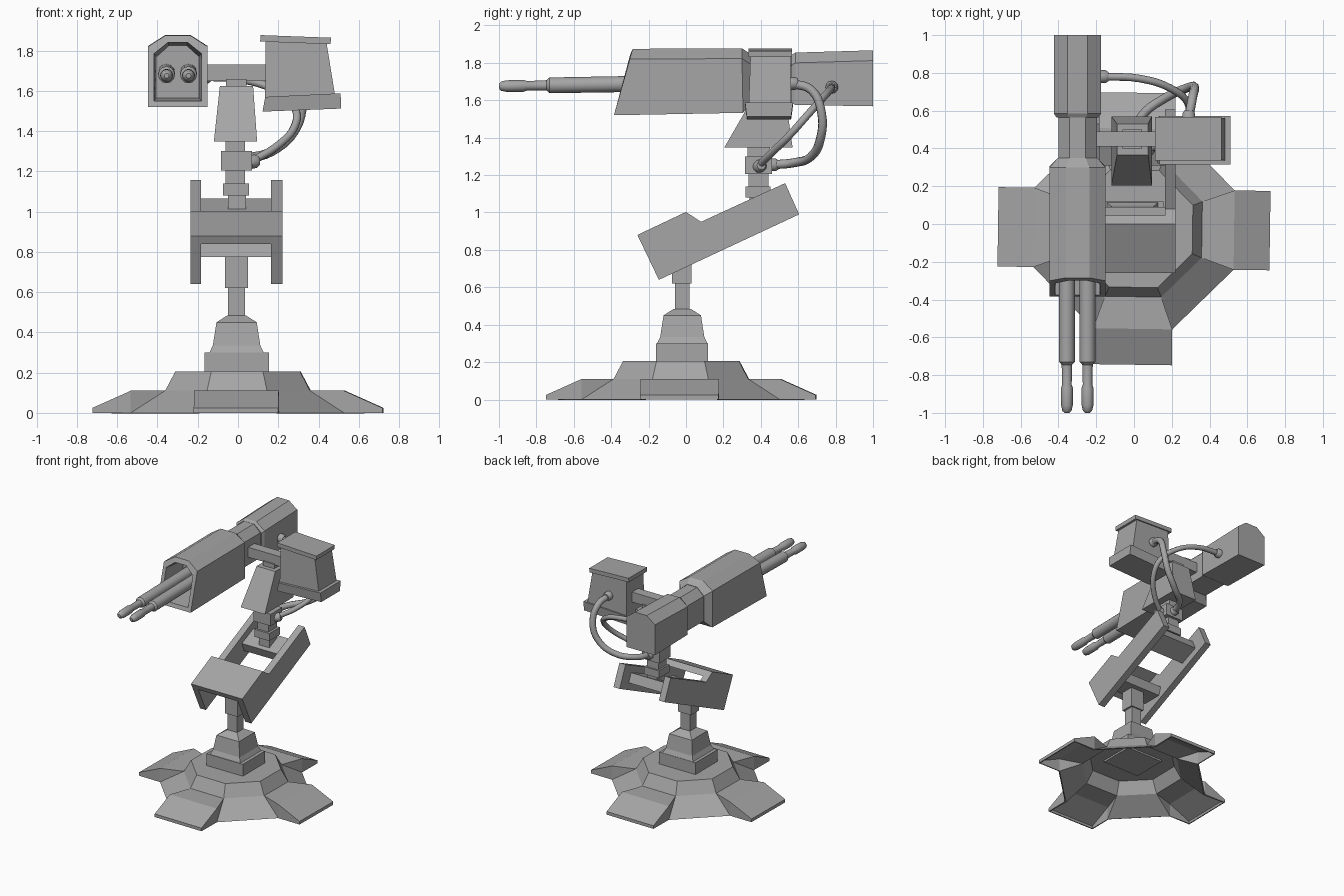
import bpy, bmesh, math
from mathutils import Matrix, Vector

cube = bpy.data.objects.get("Cube")
if cube:
    bpy.data.objects.remove(cube, do_unlink=True)

grey = bpy.data.materials.new("plain_grey")
grey.use_nodes = True
COLOUR = (0.38, 0.38, 0.38, 1)
grey.diffuse_color = COLOUR
for node in grey.node_tree.nodes:
    if node.type == "BSDF_PRINCIPLED":
        node.inputs["Base Color"].default_value = COLOUR


def finish(name, bm, smooth=False):
    bmesh.ops.remove_doubles(bm, verts=bm.verts, dist=0.0005)
    bmesh.ops.recalc_face_normals(bm, faces=bm.faces)
    mesh = bpy.data.meshes.new(name)
    bm.to_mesh(mesh)
    bm.free()
    mesh.materials.append(grey)
    ob = bpy.data.objects.new(name, mesh)
    bpy.context.collection.objects.link(ob)
    if smooth:
        bpy.ops.object.select_all(action="DESELECT")
        bpy.context.view_layer.objects.active = ob
        ob.select_set(True)
        bpy.ops.object.shade_smooth_by_angle(angle=math.radians(40))
    return ob


def loft(name, rings, smooth=False):
    """Skin a list of equal-length rings and cap both ends."""
    bm = bmesh.new()
    rows = [[bm.verts.new(p) for p in ring] for ring in rings]
    n = len(rows[0])
    for a, b in zip(rows, rows[1:]):
        for i in range(n):
            j = (i + 1) % n
            bm.faces.new((a[i], a[j], b[j], b[i]))
    bm.faces.new(rows[0])
    bm.faces.new(rows[-1])
    return finish(name, bm, smooth)


def rect(x0, x1, y0, y1, z):
    return [(x0, y0, z), (x1, y0, z), (x1, y1, z), (x0, y1, z)]


def box(name, x0, x1, y0, y1, z0, z1):
    return loft(name, [rect(x0, x1, y0, y1, z0), rect(x0, x1, y0, y1, z1)])


def extrude_x(name, profile, x0, x1):
    return loft(name, [[(x, y, z) for y, z in profile] for x in (x0, x1)])


def lathe(name, start, direction, steps, sides=12):
    """Round part along a direction, steps are (distance, radius)."""
    turn = Vector(direction).to_track_quat("Z", "Y")
    angles = [2 * math.pi * i / sides for i in range(sides)]
    return loft(name, [[Vector(start) + turn @ Vector((r * math.cos(a), r * math.sin(a), d))
                        for a in angles] for d, r in steps], True)


# Hollow base: four splayed feet joined by sloping panels
bm = bmesh.new()
A, B, W, E, T = 0.36, 0.31, 0.21, 0.53, 0.72
HA, HB = A * math.tan(math.pi / 8), B * math.tan(math.pi / 8)
LOW, HIGH = 0.11, 0.205
panels = [
    [(A, -HA, LOW), (E, -W, LOW), (E, W, LOW), (A, HA, LOW)],
    [(E, -W, LOW), (T, -W, 0.025), (T, W, 0.025), (E, W, LOW)],
    [(T, -W, 0.025), (T, -W, 0), (T, W, 0), (T, W, 0.025)],
    [(A, HA, LOW), (E, W, 0), (W, E, 0), (HA, A, LOW)],
    [(A, -HA, LOW), (A, HA, LOW), (B, HB, HIGH), (B, -HB, HIGH)],
    [(A, HA, LOW), (HA, A, LOW), (HB, B, HIGH), (B, HB, HIGH)],
    [(0, 0, HIGH), (B, -HB, HIGH), (B, HB, HIGH)],
    [(0, 0, HIGH), (B, HB, HIGH), (HB, B, HIGH)],
]
for s in (-W, W):
    panels.append([(E, s, LOW), (T, s, 0.025), (T, s, 0), (E, s, 0)])
    panels.append([(A, math.copysign(HA, s), LOW), (E, s, LOW), (E, s, 0)])
for k in range(4):
    turn = Matrix.Rotation(k * math.pi / 2 - 0.014, 3, "Z")
    for panel in panels:
        bm.faces.new([bm.verts.new(turn @ Vector(p) + Vector((0, -0.025, 0))) for p in panel])
base = finish("base", bm)
shell = base.modifiers.new("shell", "SOLIDIFY")
shell.thickness = 0.012
shell.offset = -1


# Pedestal and column
def square(half, z):
    return rect(-0.007 - half, -0.007 + half, -0.02 - half, -0.02 + half, z)


box("pedestal_plinth", -0.167, 0.155, -0.16, 0.118, 0.18, 0.3)
loft("pedestal", [square(h, z) for h, z in
                  ((0.135, 0.3), (0.118, 0.335), (0.1, 0.45), (0.045, 0.485))])
box("column", -0.05, 0.035, -0.06, 0.02, 0.47, 0.63)
box("column_head", -0.065, 0.05, -0.075, 0.03, 0.62, 0.79)
extrude_x("lower_crossbar", [(-0.09, 0.775), (0.07, 0.775), (0.09, 0.84), (-0.07, 0.84)], -0.19, 0.18)

# Tilted cradle with two arms and a front cover
arm = [(-0.26, 0.88), (0, 1.003), (0.08, 0.95), (0.53, 1.157), (0.605, 0.99), (-0.145, 0.64)]
extrude_x("right_arm", arm, -0.235, -0.183)
extrude_x("left_arm", arm, 0.165, 0.22)
extrude_x("cradle_cover", [(-0.26, 0.88), (0, 1.003), (0.045, 0.972), (-0.241, 0.84)], -0.2, 0.19)
extrude_x("upper_crossbar", [(0.31, 1.0), (0.46, 1.065), (0.49, 0.995), (0.34, 0.93)], -0.19, 0.18)

# Swivel stack
box("swivel_post", -0.05, 0.04, 0.34, 0.44, 1.0, 1.09)
box("swivel_plate", -0.075, 0.055, 0.318, 0.452, 1.08, 1.14)
box("swivel_neck", -0.062, 0.036, 0.335, 0.44, 1.13, 1.21)
box("swivel_block", -0.085, 0.07, 0.315, 0.46, 1.205, 1.3)
box("upper_neck", -0.062, 0.036, 0.33, 0.45, 1.29, 1.36)
loft("bracket", [rect(-0.12, 0.095, 0.205, 0.57, 1.348), rect(-0.09, 0.075, 0.365, 0.53, 1.625)])
box("bracket_cap", -0.06, 0.042, 0.4, 0.5, 1.62, 1.66)
box("mounting_rail", -0.24, 0.16, 0.41, 0.49, 1.65, 1.73)

# Side sight box
loft("sight_body", [rect(0.135, 0.485, 0.335, 0.563, 1.56), rect(0.137, 0.438, 0.345, 0.557, 1.85)])
loft("sight_lid", [[(0.11, y, 1.845) for y in (0.335, 0.567)] + [(0.46, y, 1.832) for y in (0.567, 0.335)],
                   [(0.112, y, 1.877) for y in (0.335, 0.567)] + [(0.462, y, 1.864) for y in (0.567, 0.335)]])
loft("sight_flange", [[(0.122, y, 1.497) for y in (0.325, 0.562)] + [(0.512, y, 1.512) for y in (0.562, 0.325)],
                      [(0.135, y, 1.57) for y in (0.316, 0.572)] + [(0.51, y, 1.588) for y in (0.572, 0.316)]])


# Gun housing: chamfered sections along y
def section(w, z0, z1, y_low, y_high):
    c = 0.055
    outline = [(-w, z0), (w, z0), (w, z1 - c), (0.42 * w, z1), (-0.42 * w, z1), (-w, z1 - c)]
    return [(-0.299 + x, y_low + (y_high - y_low) * (z - z0) / (z1 - z0), z) for x, z in outline]


loft("barrel_shroud", [
    section(0.105, 1.565, 1.825, -0.12, -0.12),
    section(0.118, 1.55, 1.84, -0.375, -0.3),
    section(0.148, 1.52, 1.875, -0.385, -0.285),
    section(0.148, 1.533, 1.878, 0.305, 0.298),
    section(0.105, 1.585, 1.845, 0.35, 0.35)])
loft("gun_receiver", [section(0.102, 1.587, 1.842, 0.33, 0.33), section(0.102, 1.587, 1.842, 0.6, 0.6)])
loft("rear_housing", [
    section(0.112, 1.585, 1.843, 0.565, 0.565),
    section(0.125, 1.575, 1.855, 0.585, 0.585),
    section(0.125, 1.568, 1.867, 1.0, 1.0)])

# Twin barrels with rounded muzzles
steps = [(0, 0.043), (0.61, 0.042), (0.625, 0.028), (0.73, 0.025), (0.75, 0.032),
         (0.84, 0.031), (0.87, 0.024), (0.88, 0.012)]
for side, x in (("right", -0.355), ("left", -0.246)):
    lathe(side + "_barrel", (x, -0.12, 1.69), (0, -1, -0.017), steps)

# Cables and plugs
plug = [(0, 0.034), (0.03, 0.034), (0.045, 0.024)]
lathe("housing_plug", (-0.18, 0.78, 1.67), (1, 0, 0), plug)
lathe("sight_plug", (0.29, 0.555, 1.69), (0, 1, 0), plug)
lathe("block_side_plug", (0.06, 0.39, 1.245), (1, 0.3, 0.2), plug)
lathe("block_rear_plug", (0, 0.45, 1.255), (0, 1, 0), plug)
cables = {
    "housing_cable": (0.02, [(-0.16, 0.78, 1.67), (0.03, 0.77, 1.655), (0.19, 0.72, 1.6), (0.285, 0.64, 1.51),
                             (0.28, 0.56, 1.42), (0.2, 0.47, 1.33), (0.07, 0.39, 1.25)]),
    "sight_cable": (0.024, [(0, 0.46, 1.255), (0.04, 0.57, 1.265), (0.17, 0.67, 1.3), (0.28, 0.72, 1.4),
                            (0.32, 0.725, 1.53), (0.31, 0.67, 1.655), (0.29, 0.56, 1.69)]),
}
for name, (radius, path) in cables.items():
    curve = bpy.data.curves.new(name, "CURVE")
    curve.dimensions = "3D"
    curve.bevel_depth = radius
    curve.bevel_resolution = 2
    curve.resolution_u = 5
    spline = curve.splines.new("BEZIER")
    spline.bezier_points.add(len(path) - 1)
    for point, co in zip(spline.bezier_points, path):
        point.co = co
        point.handle_left_type = point.handle_right_type = "AUTO"
    curve.materials.append(grey)
    ob = bpy.data.objects.new(name, curve)
    bpy.context.collection.objects.link(ob)
    bpy.ops.object.select_all(action="DESELECT")
    bpy.context.view_layer.objects.active = ob
    ob.select_set(True)
    bpy.ops.object.convert(target="MESH")
    bpy.ops.object.shade_smooth_by_angle(angle=math.radians(50))
